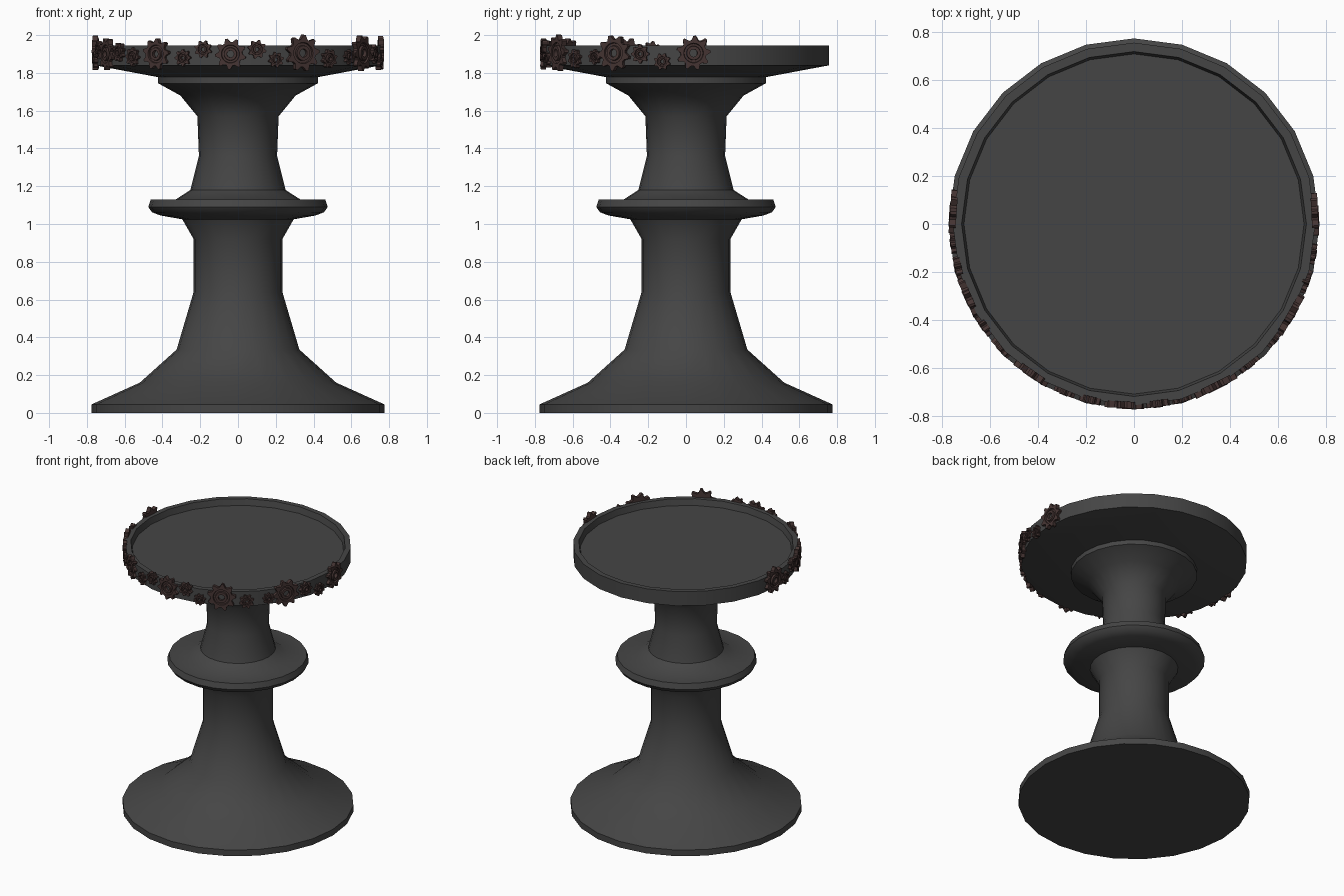
import bpy, bmesh
from math import sin, cos, pi, radians
from mathutils import Matrix

if "Cube" in bpy.data.objects:
    bpy.data.objects.remove(bpy.data.objects["Cube"])


def material(name, rgb):
    m = bpy.data.materials.new(name)
    m.diffuse_color = (*rgb, 1)
    m.use_nodes = True
    m.node_tree.nodes["Principled BSDF"].inputs["Base Color"].default_value = m.diffuse_color
    return m


DARK = material("dark_metal", (0.06, 0.06, 0.06))
RUST = material("rusty_iron", (0.06, 0.035, 0.033))


def finish(bm, name, mat, angle):
    bmesh.ops.recalc_face_normals(bm, faces=bm.faces)
    me = bpy.data.meshes.new(name)
    bm.to_mesh(me)
    bm.free()
    ob = bpy.data.objects.new(name, me)
    bpy.context.collection.objects.link(ob)
    me.materials.append(mat)
    bpy.ops.object.select_all(action='DESELECT')
    ob.select_set(True)
    bpy.context.view_layer.objects.active = ob
    bpy.ops.object.shade_smooth_by_angle(angle=radians(angle))
    return ob


def bridge(bm, a, b):
    n = len(a)
    for i in range(n):
        bm.faces.new((a[i], a[(i + 1) % n], b[(i + 1) % n], b[i]))


def lathe(name, profile, sides=24):
    bm = bmesh.new()
    rings = [[bm.verts.new((r * cos(2 * pi * i / sides), r * sin(2 * pi * i / sides), z))
              for i in range(sides)] for r, z in profile]
    for a, b in zip(rings, rings[1:]):
        bridge(bm, a, b)
    bm.faces.new(rings[0])
    bm.faces.new(rings[-1])
    return finish(bm, name, DARK, 42)


# Turned pedestal: flared foot, waist, collar ring, neck and flared capital
lathe("pedestal", [
    (0.775, 0), (0.775, 0.045), (0.52, 0.16), (0.325, 0.335), (0.235, 0.64),
    (0.235, 0.92), (0.295, 1.025), (0.41, 1.045), (0.455, 1.062), (0.475, 1.09),
    (0.462, 1.13), (0.33, 1.13), (0.252, 1.18), (0.207, 1.36), (0.215, 1.57),
    (0.305, 1.68), (0.423, 1.745), (0.423, 1.785)])

# Table top: shallow dish with a raised rim
lathe("table_top", [
    (0.41, 1.775), (0.757, 1.84), (0.757, 1.945), (0.72, 1.945), (0.71, 1.90)])


def gear(name, angle, z, r, spin):
    teeth = 9 if r > 0.06 else 8
    n = teeth * 4
    bm = bmesh.new()

    def ring(scale, depth, toothed=False):
        vs = []
        for i in range(n):
            k = i % 4
            # tooth tips are narrower than the roots
            shift = (0.12, -0.12, 0.0, 0.0)[k] if toothed else 0
            rad = r * scale * ((1, 1, 0.76, 0.76)[k] if toothed else 1)
            t = 2 * pi * (i + shift) / n + spin
            vs.append(bm.verts.new((depth, rad * cos(t), rad * sin(t))))
        return vs

    back, front, recess = 0.742, 0.770, 0.760
    rings = [ring(1, back, True), ring(1, front, True), ring(0.58, front),
             ring(0.55, recess), ring(0.42, recess), ring(0.40, front + 0.003),
             ring(0.22, front + 0.003), ring(0.22, back)]
    for a, b in zip(rings, rings[1:] + rings[:1]):
        bridge(bm, a, b)
    bm.transform(Matrix.Translation((0, 0, z)) @ Matrix.Rotation(radians(angle), 4, 'Z'))
    finish(bm, name, RUST, 30)


# Gears around the front half of the rim: angle, height, radius
GEARS = [
    (3, 1.905, 0.09), (-9.5, 1.86, 0.045), (-18.5, 1.90, 0.05), (-30, 1.905, 0.095),
    (-39.4, 1.885, 0.04), (-50.6, 1.875, 0.05), (-63.3, 1.905, 0.097), (-74.7, 1.87, 0.042),
    (-82.4, 1.925, 0.05), (-93, 1.90, 0.083), (-104, 1.925, 0.047), (-112.5, 1.88, 0.045),
    (-124.6, 1.90, 0.083), (-137, 1.885, 0.05), (-146, 1.91, 0.05), (-156, 1.90, 0.085),
    (-166, 1.92, 0.048), (-174, 1.87, 0.045), (-184, 1.905, 0.092)]
for i, (a, z, r) in enumerate(GEARS):
    gear(f"rim_gear_{i + 1}", a, z, r, i * 0.35)
